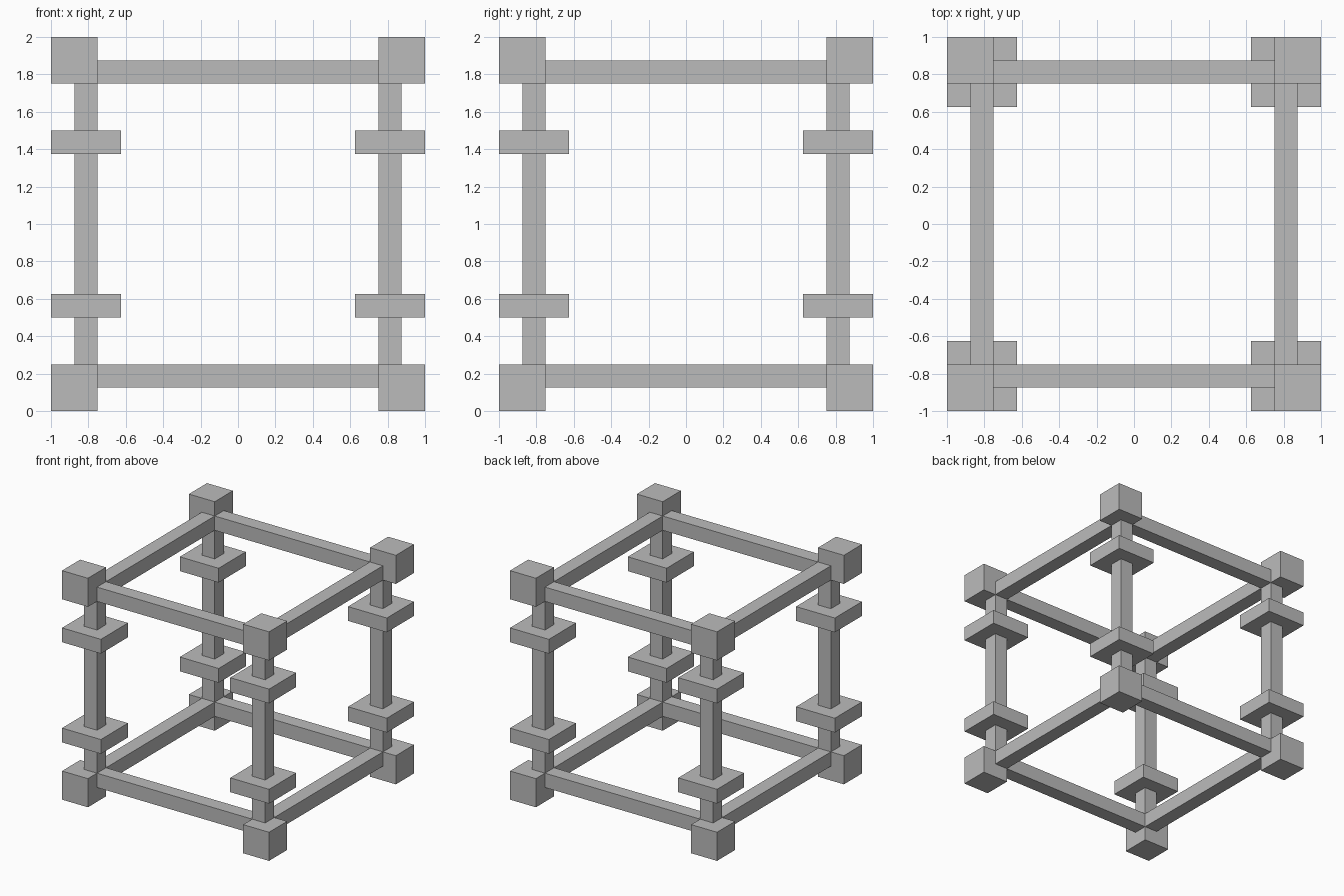
import bpy
import bmesh
from mathutils import Matrix, Vector

cube = bpy.data.objects.get("Cube")
if cube:
    bpy.data.objects.remove(cube, do_unlink=True)

GREY = (0.5, 0.5, 0.5, 1)
grey = bpy.data.materials.new("plain_grey")
grey.use_nodes = True
grey.diffuse_color = GREY
for node in grey.node_tree.nodes:
    if node.type == 'BSDF_PRINCIPLED':
        node.inputs["Base Color"].default_value = GREY

U = 0.125                 # beam thickness
MID = 1.0                 # height of the frame's centre
SIDES = (-1, 1)


def box(name, centre, size):
    bm = bmesh.new()
    bmesh.ops.create_cube(bm, size=1, matrix=Matrix.Diagonal((*size, 1)))
    mesh = bpy.data.meshes.new(name)
    bm.to_mesh(mesh)
    bm.free()
    mesh.materials.append(grey)
    obj = bpy.data.objects.new(name, mesh)
    obj.location = Vector(centre) + Vector((0, 0, MID))
    bpy.context.collection.objects.link(obj)


BLOCK = 7 * U             # corner block centre offset
BEAM = 6.5 * U            # beam centre offset
SPAN = 12 * U             # clear length between blocks

for a in SIDES:
    a_name = "right" if a < 0 else "left"
    for b in SIDES:
        corner = ("front_" if b < 0 else "back_") + a_name
        # Upright posts, corner blocks and square collars
        box(corner + "_post", (a * BEAM, b * BEAM, 0), (U, U, SPAN))
        for c in SIDES:
            level = "_bottom" if c < 0 else "_top"
            box(corner + level + "_block",
                (a * BLOCK, b * BLOCK, c * BLOCK), (2 * U,) * 3)
            box(corner + level + "_collar",
                (a * 6.5 * U, b * 6.5 * U, c * 3.5 * U), (3 * U, 3 * U, U))

# Horizontal rails at both levels
for c in SIDES:
    level = "bottom" if c < 0 else "top"
    for s in SIDES:
        box(level + ("_front" if s < 0 else "_back") + "_rail",
            (0, s * BEAM, c * BEAM), (SPAN, U, U))
        box(level + ("_right" if s < 0 else "_left") + "_rail",
            (s * BEAM, 0, c * BEAM), (U, SPAN, U))
